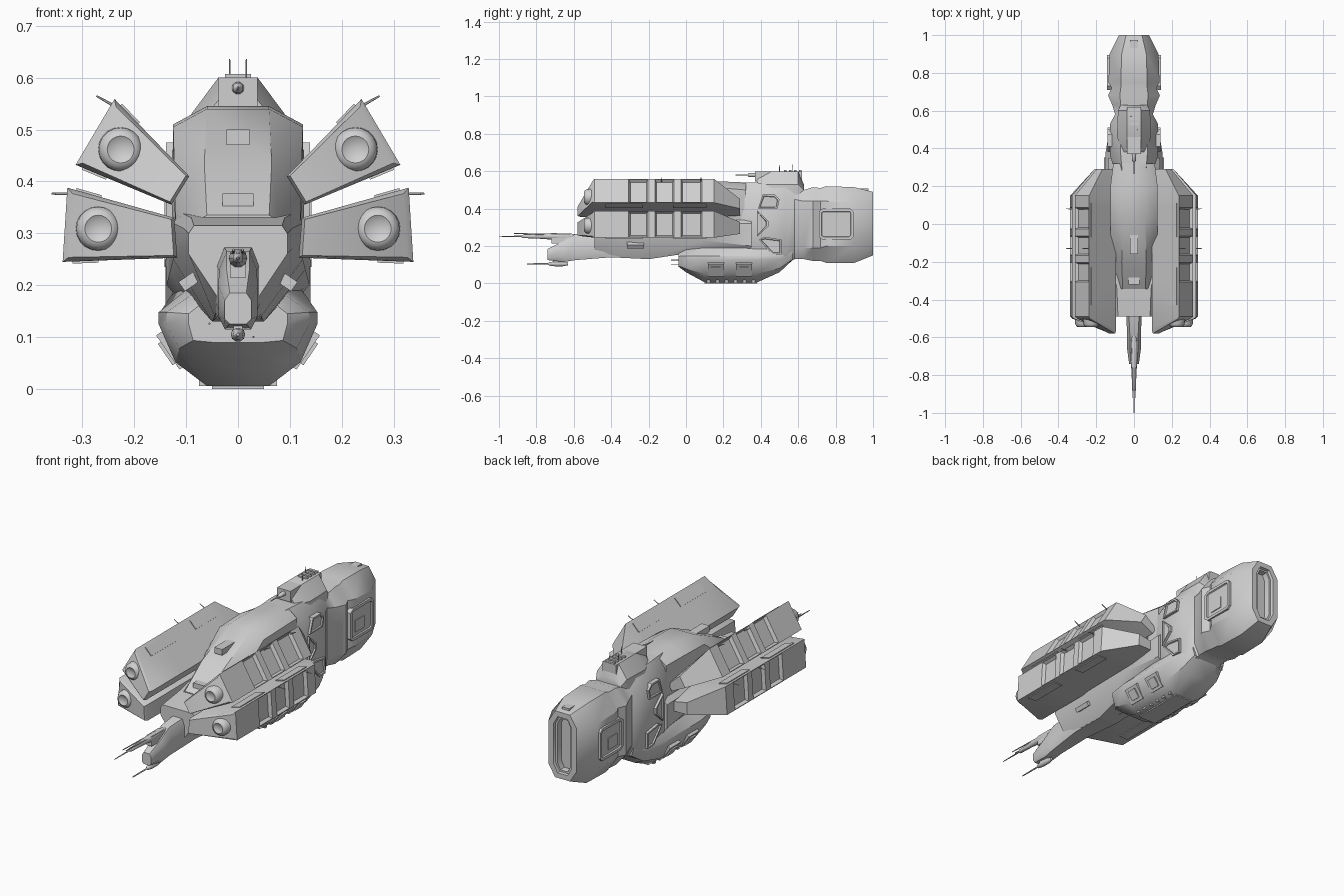
import bpy, bmesh, math
from mathutils import Vector, Matrix

cube = bpy.data.objects.get("Cube")
if cube:
    bpy.data.objects.remove(cube, do_unlink=True)

grey = bpy.data.materials.new("hull grey")
grey.use_nodes = True
tone = (0.63, 0.63, 0.63, 1)
grey.diffuse_color = tone
grey.node_tree.nodes["Principled BSDF"].inputs["Base Color"].default_value = tone


def finish(name, bm, mirror=False, angle=35):
    bmesh.ops.recalc_face_normals(bm, faces=bm.faces)
    mesh = bpy.data.meshes.new(name)
    bm.to_mesh(mesh)
    bm.free()
    ob = bpy.data.objects.new(name, mesh)
    bpy.context.collection.objects.link(ob)
    mesh.materials.append(grey)
    if mirror:
        ob.modifiers.new("Mirror", 'MIRROR')
    bpy.ops.object.select_all(action='DESELECT')
    ob.select_set(True)
    bpy.context.view_layer.objects.active = ob
    bpy.ops.object.shade_smooth_by_angle(angle=math.radians(angle))


def bridge(rings):
    """Skin a list of closed point rings; returns bmesh, side faces by band, end caps."""
    bm = bmesh.new()
    loops = [[bm.verts.new(p) for p in ring] for ring in rings]
    n = len(loops[0])
    bands = [[bm.faces.new((a[i], a[(i + 1) % n], b[(i + 1) % n], b[i])) for i in range(n)]
             for a, b in zip(loops, loops[1:])]
    caps = [bm.faces.new(loops[0]), bm.faces.new(loops[-1])]
    bmesh.ops.recalc_face_normals(bm, faces=bm.faces)
    return bm, bands, caps


def section(y, w, wb, wt, zb, z1, z2, zt, bulge=0):
    """Symmetric cross-section; bulge rounds the lower chamfer."""
    half = [(wb, zb), (w, z1), (w, z2), (wt, zt)]
    if bulge:
        half.insert(1, ((w + wb) / 2 + bulge, (zb + z1) / 2 - bulge))
    return [(x, y, z) for x, z in half] + [(-x, y, z) for x, z in reversed(half)]


def hull(name, sections, bulge=0):
    finish(name, bridge([section(*s, bulge) for s in sections])[0])


def inset(bm, faces, thickness, depth=0):
    bmesh.ops.inset_individual(bm, faces=faces, thickness=thickness, depth=depth)


def box(name, centre, size, tilt=0, mirror=False):
    bm = bmesh.new()
    m = Matrix.Translation(centre) @ Matrix.Rotation(tilt, 4, 'Y') @ Matrix.Diagonal((*size, 1))
    bmesh.ops.create_cube(bm, size=1, matrix=m)
    finish(name, bm, mirror)


def lathe(name, x, z, profile, sides=10, mirror=False):
    """Turned part along y from (y, radius) pairs."""
    rings = [[(x + r * math.cos(math.tau * i / sides), y, z + r * math.sin(math.tau * i / sides))
              for i in range(sides)] for y, r in profile]
    finish(name, bridge(rings)[0], mirror, 50)


def panel(name, outline, x0, x1, rim):
    """Framed side panel: a y-z outline pushed out to x1 with a sunken centre."""
    bm, _, caps = bridge([[(x, y, z) for y, z in outline] for x in (x0, x1)])
    inset(bm, [caps[1]], rim)
    inset(bm, [caps[1]], 0.003, -0.007)
    finish(name, bm, True)


def rod(name, a, b, r, mirror=False):
    a, b = Vector(a), Vector(b)
    bm = bmesh.new()
    m = Matrix.Translation((a + b) / 2) @ (b - a).to_track_quat('Z', 'Y').to_matrix().to_4x4()
    bmesh.ops.create_cone(bm, cap_ends=True, segments=6, radius1=r, radius2=r * .6,
                          depth=(b - a).length, matrix=m)
    finish(name, bm, mirror)


# Rear hull and engine block, with a tall sunken exhaust slot
aft = [(.25, .09, .06, .06, .19, .25, .45, .54),
       (.36, .127, .09, .07, .10, .16, .46, .54),
       (.53, .127, .09, .075, .10, .16, .46, .53),
       (.58, .10, .07, .07, .13, .19, .45, .505),
       (.63, .115, .07, .07, .13, .19, .44, .50),
       (.68, .137, .075, .075, .12, .19, .44, .515),
       (.72, .118, .07, .07, .12, .19, .44, .51),
       (.75, .135, .07, .07, .11, .20, .44, .52),
       (.9, .13, .065, .065, .11, .20, .43, .515),
       (1, .08, .042, .042, .15, .21, .43, .49)]
bm, _, caps = bridge([section(*s) for s in aft])
inset(bm, [caps[1]], .03)
inset(bm, [caps[1]], .004, -.012)
inset(bm, [caps[1]], .01)
inset(bm, [caps[1]], .003, -.03)
finish("rear_hull", bm)

# Upper forward hull with its sloping nose
hull("upper_hull", [(-.345, .077, .07, .06, .30, .315, .325, .335),
                    (-.2, .12, .11, .065, .30, .315, .335, .435),
                    (.03, .125, .10, .06, .30, .38, .505, .54),
                    (.2, .125, .10, .06, .30, .40, .51, .545),
                    (.32, .11, .10, .06, .30, .40, .50, .54)])
box("upper_hull_hatch", (0, -.1, .485), (.044, .12, .03))
box("nose_hatch", (0, -.28, .362), (.06, .08, .03))

# Lower forward hull that narrows into the weapon boom
hull("lower_hull", [(-.49, .095, .035, .085, .17, .26, .30, .315),
                    (-.35, .105, .045, .09, .14, .27, .31, .33),
                    (-.2, .125, .05, .11, .13, .25, .32, .34),
                    (.1, .13, .09, .11, .175, .23, .32, .34),
                    (.35, .138, .10, .11, .16, .20, .32, .34)])
hull("weapon_boom", [(-.74, .026, .016, .016, .125, .135, .17, .185),
                     (-.65, .038, .025, .022, .115, .14, .20, .23),
                     (-.59, .036, .028, .022, .125, .15, .23, .265),
                     (-.4, .045, .04, .03, .14, .17, .24, .28),
                     (-.2, .07, .05, .05, .13, .17, .25, .3)])
box("boom_side_box", (.09, -.27, .21), (.045, .09, .022), .6, True)
lathe("upper_cannon", 0, .252, [(-1, .002), (-.88, .004), (-.87, .010), (-.80, .012),
                                (-.72, .018), (-.62, .016), (-.58, .01)])
box("upper_cannon_mount", (0, -.67, .24), (.03, .1, .05))
rod("upper_cannon_side_barrel", (.009, -.75, .262), (.009, -.92, .268), .004, True)
lathe("lower_cannon", 0, .105, [(-.85, .003), (-.74, .004), (-.73, .010), (-.70, .014),
                                (-.66, .014), (-.63, .008)])
box("lower_cannon_mount", (0, -.68, .125), (.018, .06, .03))

# Rounded belly section
hull("belly", [(-.04, .095, .05, .07, .09, .125, .145, .165),
               (.0, .138, .06, .085, .06, .125, .148, .185),
               (.1, .153, .06, .095, .006, .125, .148, .195),
               (.38, .15, .06, .11, .006, .125, .148, .21),
               (.5, .13, .06, .11, .06, .13, .15, .21),
               (.57, .10, .05, .08, .125, .16, .18, .25)], .014)
box("belly_keel_plate", (0, .24, .006), (.1, .28, .012))
for i in range(6):
    box("belly_keel_rib", (0, .12 + i * .048, .013), (.15, .016, .014))
for y in (.16, .31):
    box("belly_side_plate", (.127, y, .076), (.02, .085, .08), .6, True)
    box("belly_side_hatch", (.132, y, .072), (.02, .05, .05), .6, True)
rod("belly_sensor_left", (.03, 0, .1), (.03, -.08, .1), .003)
rod("belly_sensor_right", (-.055, 0, .126), (-.055, -.08, .126), .003)

# Framed panels on the rear hull and engine flanks
panel("upper_frame", [(.385, .40), (.49, .40), (.50, .45), (.475, .475), (.41, .475)], .10, .139, .01)
panel("middle_frame", [(.38, .25), (.38, .39), (.44, .335), (.44, .305)], .11, .139, .01)
panel("lower_frame", [(.39, .235), (.42, .25), (.51, .235), (.51, .155), (.46, .155)], .10, .14, .01)
panel("engine_frame", [(.71, .25), (.73, .235), (.88, .235), (.895, .25), (.895, .385),
                       (.88, .40), (.73, .40), (.71, .385)], .11, .142, .015)
box("engine_frame_hatch", (.133, .79, .30), (.012, .07, .06), 0, True)
box("engine_roof_hatch", (0, .95, .497), (.04, .05, .02))

# Dorsal tower with bridge, slats, turret gun and aerials
hull("dorsal_tower", [(.38, .06, .06, .035, .50, .52, .53, .56),
                      (.46, .09, .09, .038, .48, .51, .53, .60),
                      (.60, .085, .085, .038, .47, .50, .53, .60),
                      (.63, .07, .07, .03, .47, .49, .50, .53)])
box("bridge", (0, .495, .572), (.076, .25, .056))
for i in range(4):
    box("bridge_slat", (0, .53 + i * .027, .602), (.05, .014, .01))
lathe("turret_gun", 0, .58, [(.265, .002), (.33, .004), (.335, .01), (.37, .012), (.40, .009)])
for side, y in ((1, .5), (-1, .57)):
    rod("aerial", (side * .016, y, .59), (side * .016, y, .636), .002)

# Four side pods: each cross-section is a quad, u runs inner to outer, v bottom to top
lower = [(.117, .253), (.338, .245), (.329, .388), (.123, .33)]
upper = [(.128, .355), (.313, .432), (.238, .559), (.094, .41)]
bay_edges = (-.31, -.2, -.17, -.06, -.03, .09)
# Each station: y, outward sweep of y, u range, v range
stations = [(-.582, .085, .03, .95, .06, .94), (-.56, .07, 0, 1, 0, 1)]
stations += [(y, 0, 0, 1, 0, 1) for y in (*bay_edges, .15)]
stations += [(.29, 0, 0, .42, .15, .75)]


def make_pod(label, quad, flare):
    c = [Vector(p) for p in quad]

    def at(u, v, y):
        p = c[0].lerp(c[1], u).lerp(c[3].lerp(c[2], u), v)
        return Vector((p.x, y, p.y))

    bm, bands, caps = bridge([[at(u, v, y + sweep * u)
                               for u, v in ((u0, v0), (u1, v0), (u1, v1), (u0, v1))]
                              for y, sweep, u0, u1, v0, v1 in stations])
    bays = [bands[i][1] for i in (2, 4, 6)]
    inset(bm, bays, .005)
    inset(bm, bays, .012, -.016)
    finish(label + "_pod", bm, True)

    # Thin armour strips on the top and bottom faces
    tilts = [math.atan2(-(b - a).y, (b - a).x) for a, b in ((c[0], c[1]), (c[3], c[2]))]
    for v, tilt in zip((0, 1), tilts):
        for y, length in ((-.33, .2), (.02, .18)):
            box(label + "_pod_strip", at(.8, v, y), (.05, length, .008), tilt, True)
    # Round forward port with a shallow dimple
    port = at(.7, .5, 0)
    lathe(label + "_pod_port", port.x, port.z, [(-.49, .044), (-.53, .042), (-.543, .034),
          (-.546, .026), (-.541, .018), (-.539, .004)], 20, True)
    # Pod aerials and the strut to the hull
    for y in (.08, -.13):
        tip = at(.97, .93, y)
        rod(label + "_pod_aerial", tip, tip + Vector((flare[0], 0, flare[1])), .003, True)
    root = at(0, .5, 0)
    box(label + "_pod_strut", (root.x, .06, root.z), (.05, .36, .04), tilts[0], True)


make_pod("lower", lower, (.036, 0))
make_pod("upper", upper, (.034, .019))
